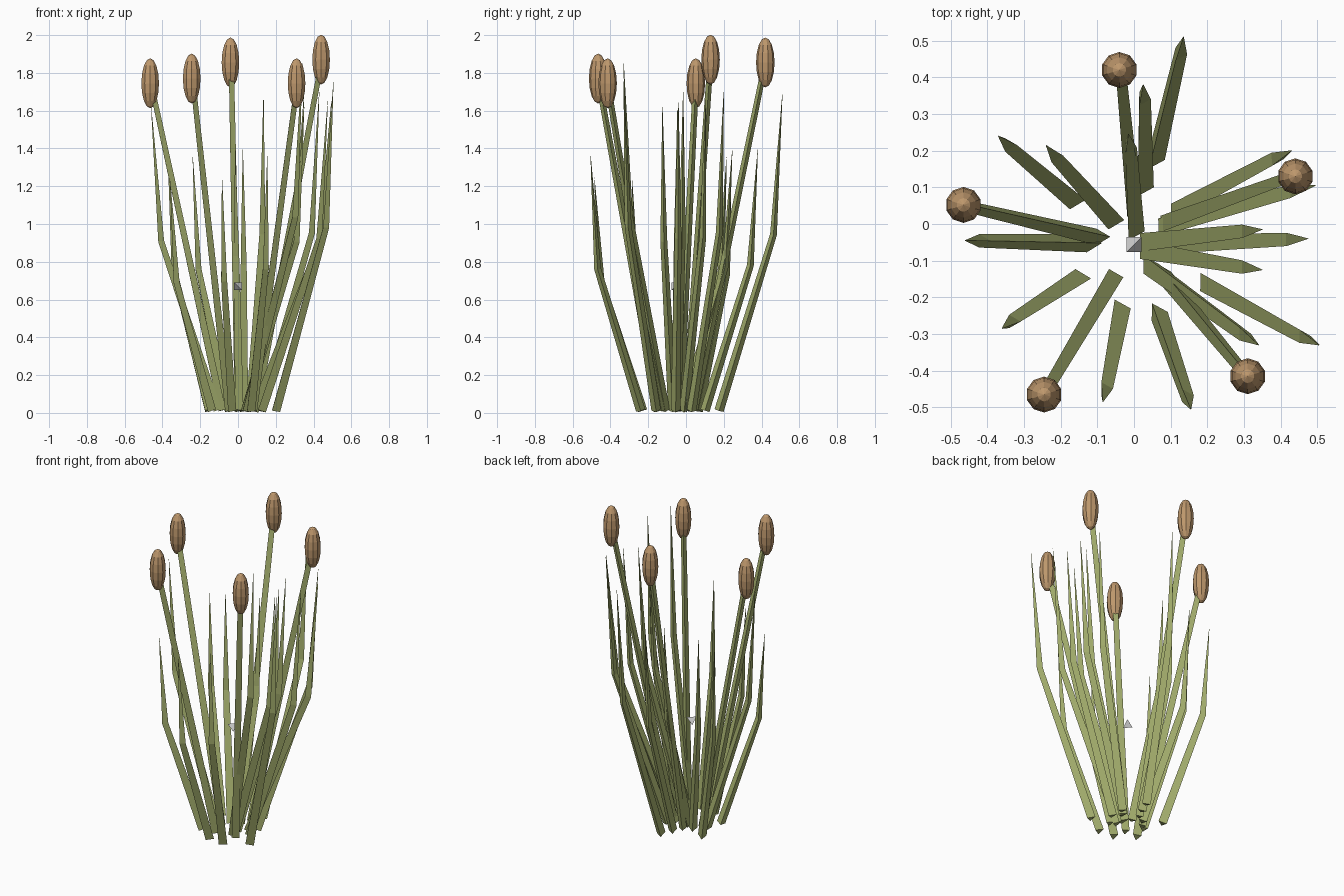
import bpy, bmesh
from mathutils import Vector, Matrix
from math import cos, sin, pi

if "Cube" in bpy.data.objects:
    bpy.data.objects.remove(bpy.data.objects["Cube"])


def material(name, rgb):
    m = bpy.data.materials.new(name)
    m.diffuse_color = (*rgb, 1)
    m.use_nodes = True
    m.node_tree.nodes["Principled BSDF"].inputs["Base Color"].default_value = m.diffuse_color
    return m


GREEN = material("reed green", (0.376, 0.43, 0.156))
BROWN = material("seed brown", (0.51, 0.31, 0.15))
GREY = material("pale grey", (0.6, 0.6, 0.6))


def finish(bm, name, mat):
    bmesh.ops.recalc_face_normals(bm, faces=bm.faces)
    me = bpy.data.meshes.new(name)
    bm.to_mesh(me)
    bm.free()
    me.materials.append(mat)
    ob = bpy.data.objects.new(name, me)
    bpy.context.collection.objects.link(ob)
    return ob


def sweep(name, points, radii):
    """Three-sided tube along the points, each ring square to the path."""
    bm = bmesh.new()
    pts = [Vector(p) for p in points]
    rings = []
    for i, p in enumerate(pts):
        d = pts[min(i + 1, len(pts) - 1)] - pts[max(i - 1, 0)]
        q = Vector((0, 0, 1)).rotation_difference(d)
        rings.append([bm.verts.new(p + q @ Vector((radii[i] * cos(a), radii[i] * sin(a), 0)))
                      for a in (0, 2 * pi / 3, 4 * pi / 3)])
    for lo, hi in zip(rings, rings[1:]):
        for k in range(3):
            n = (k + 1) % 3
            bm.faces.new((lo[k], lo[n], hi[n], hi[k]))
    bm.faces.new(rings[0][::-1])
    bm.faces.new(rings[-1])
    finish(bm, name, GREEN)


# Cattails: stem base x, y and head centre x, y, z
cattails = [
    (-0.005, 0.04, -0.04, 0.42, 1.855),
    (0.085, 0.0, 0.44, 0.13, 1.87),
    (0.075, -0.13, 0.31, -0.415, 1.745),
    (-0.055, -0.145, -0.245, -0.465, 1.77),
    (-0.09, -0.035, -0.465, 0.052, 1.745),
]
for i, (bx, by, hx, hy, hz) in enumerate(cattails, 1):
    sweep(f"stem_{i}", [(bx, by, 0.012), (hx, hy, hz)], [0.026, 0.018])
    bm = bmesh.new()
    bmesh.ops.create_uvsphere(bm, u_segments=10, v_segments=8, radius=1,
                              matrix=Matrix.Translation((hx, hy, hz)) @ Matrix.Diagonal((0.049, 0.049, 0.132, 1)))
    finish(bm, f"seed_head_{i}", BROWN)

# Leaves: base x, y and tip x, y, z; each bends upright just past half height
leaves = [
    (0.055, 0.175, 0.135, 0.51, 1.685),
    (0.025, 0.10, 0.025, 0.38, 1.395),
    (-0.055, 0.01, -0.24, 0.215, 1.355),
    (-0.16, 0.065, -0.37, 0.24, 1.32),
    (-0.115, -0.052, -0.46, -0.045, 1.62),
    (-0.145, -0.148, -0.36, -0.285, 1.23),
    (-0.038, -0.23, -0.085, -0.485, 1.245),
    (0.063, -0.24, 0.155, -0.505, 1.36),
    (0.195, -0.158, 0.505, -0.33, 1.755),
    (0.04, -0.11, 0.34, -0.33, 1.85),
    (0.03, -0.07, 0.35, -0.125, 1.62),
    (0.03, -0.05, 0.35, -0.015, 1.70),
    (0.12, -0.055, 0.475, -0.04, 1.65),
    (0.115, 0.03, 0.43, 0.20, 1.70),
    (0.08, -0.01, 0.495, 0.105, 1.66),
    (0.0, -0.02, -0.015, 0.245, 1.39),
]
for i, (bx, by, tx, ty, tz) in enumerate(leaves, 1):
    knee = (bx + 0.86 * (tx - bx), by + 0.86 * (ty - by), 0.56 * tz)
    sweep(f"leaf_{i}", [(bx, by, 0.012), knee, (tx, ty, tz)], [0.029, 0.021, 0.001])

# Small tetrahedron floating in the middle of the clump
bm = bmesh.new()
c, s = Vector((0, -0.056, 0.67)), 0.02
v = [bm.verts.new(c + s * Vector(p)) for p in ((-1, -1, 1), (1, 1, 1), (-1, 1, -1), (1, -1, -1))]
for f in ((0, 1, 2), (0, 1, 3), (0, 2, 3), (1, 2, 3)):
    bm.faces.new([v[k] for k in f])
finish(bm, "centre_chip", GREY)
